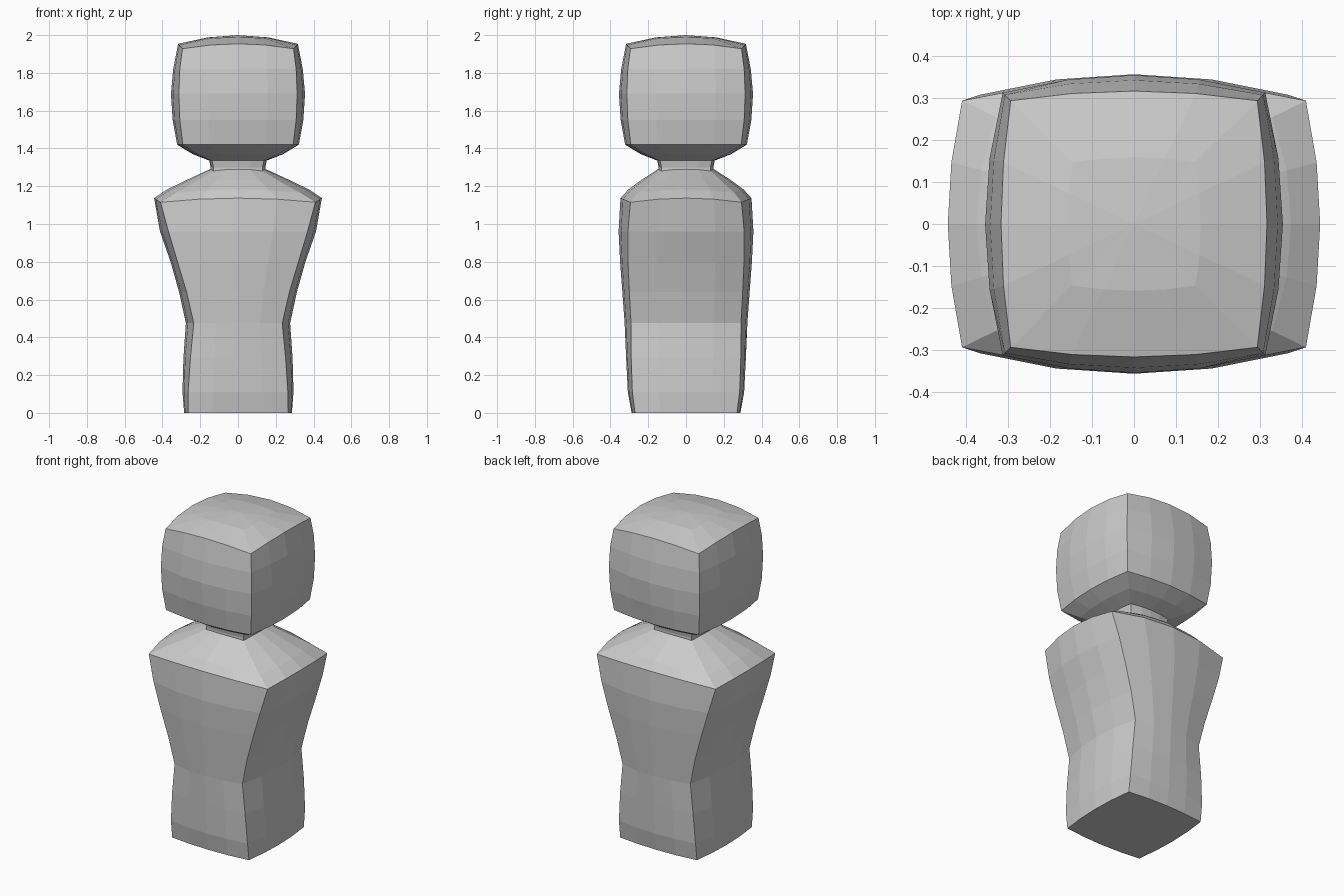
import bpy, bmesh


def ring(z, cx, mx, cy, my, dz=0.0):
    """Square section: corners at (cx, cy), side middles bulging to mx / my, raised by dz."""
    pts = []
    for side in range(4):
        for i in range(4):
            t = -1 + i * 0.5
            b = 1 - t * t
            x, y = cx + (mx - cx) * b, cy + (my - cy) * b
            h = z + dz * b
            pts.append([(cx * t, -y, h), (x, cy * t, h),
                        (-cx * t, y, h), (-x, -cy * t, h)][side])
    return pts


def loft(name, sections, apex=None):
    bm = bmesh.new()
    rings = [[bm.verts.new(p) for p in ring(*s)] for s in sections]
    n = len(rings[0])
    for a, b in zip(rings, rings[1:]):
        for i in range(n):
            j = (i + 1) % n
            bm.faces.new((a[i], a[j], b[j], b[i]))
    bm.faces.new(rings[0][::-1])
    if apex is None:
        bm.faces.new(rings[-1])
    else:
        tip = bm.verts.new((0, 0, apex))
        for i in range(n):
            bm.faces.new((rings[-1][i], rings[-1][(i + 1) % n], tip))
    bmesh.ops.recalc_face_normals(bm, faces=bm.faces)
    me = bpy.data.meshes.new(name)
    bm.to_mesh(me)
    bm.free()
    ob = bpy.data.objects.new(name, me)
    bpy.context.collection.objects.link(ob)
    return ob


# Torso: hips, pinched waist, broad chest, sloping shoulders
loft("torso", [
    (0.00, 0.265, 0.285, 0.27, 0.288),
    (0.11, 0.264, 0.294, 0.284, 0.308),
    (0.29, 0.252, 0.289, 0.290, 0.317),
    (0.475, 0.234, 0.276, 0.291, 0.325),
    (0.64, 0.272, 0.312, 0.300, 0.337),
    (0.80, 0.320, 0.357, 0.307, 0.349),
    (0.96, 0.368, 0.413, 0.308, 0.357),
    (1.115, 0.410, 0.444, 0.294, 0.347, 0.022),
    (1.165, 0.330, 0.375, 0.255, 0.305, 0.018),
    (1.22, 0.230, 0.270, 0.195, 0.235, 0.014),
    (1.28, 0.132, 0.148, 0.132, 0.148, 0.010),
])

# Neck: short, slightly waisted
loft("neck", [
    (1.26, 0.130, 0.145, 0.130, 0.145),
    (1.30, 0.130, 0.145, 0.130, 0.145),
    (1.35, 0.140, 0.155, 0.140, 0.155),
])

# Head: puffed cube with a tapered underside and domed top
head = [(1.335, 0.14, 0.15), (1.37, 0.215, 0.24), (1.42, 0.292, 0.322),
        (1.55, 0.308, 0.346), (1.69, 0.313, 0.355), (1.82, 0.308, 0.343),
        (1.928, 0.294, 0.317, 0.026), (1.982, 0.147, 0.159, 0.006)]
loft("head", [(z, c, m, c, m, *d) for z, c, m, *d in head], apex=2.0)
